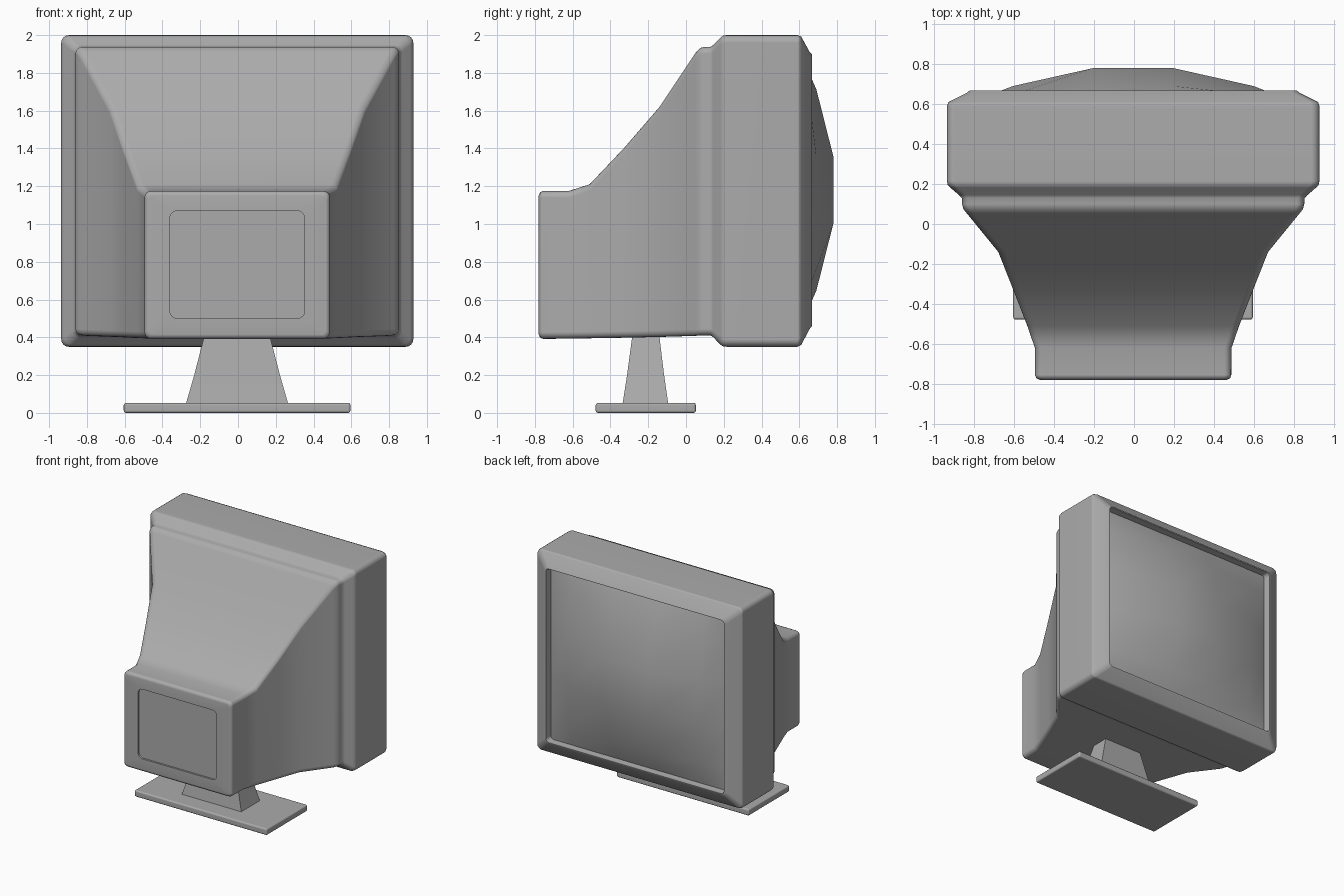
import bpy
import bmesh
from math import cos, sin, pi

old = bpy.data.objects.get("Cube")
if old:
    bpy.data.objects.remove(old)

plastic = bpy.data.materials.new("mid_grey")
plastic.use_nodes = True
GREY = (0.41, 0.41, 0.41, 1)
plastic.diffuse_color = GREY
plastic.node_tree.nodes["Principled BSDF"].inputs["Base Color"].default_value = GREY


def finish(name, bm, bevel=0):
    """Turn a bmesh into a smooth-shaded object with flat-looking large faces."""
    bmesh.ops.recalc_face_normals(bm, faces=bm.faces)
    mesh = bpy.data.meshes.new(name)
    bm.to_mesh(mesh)
    bm.free()
    mesh.materials.append(plastic)
    ob = bpy.data.objects.new(name, mesh)
    bpy.context.collection.objects.link(ob)
    bpy.ops.object.select_all(action='DESELECT')
    bpy.context.view_layer.objects.active = ob
    ob.select_set(True)
    if bevel:
        mod = ob.modifiers.new("round_edges", 'BEVEL')
        mod.width = bevel
        mod.segments = 3
        bpy.ops.object.modifier_apply(modifier=mod.name)
    bpy.ops.object.shade_smooth_by_angle(angle=pi / 3)
    mod = ob.modifiers.new("clean_normals", 'WEIGHTED_NORMAL')
    mod.keep_sharp = True
    return ob


def rounded_rect(hw, low, high, r, steps=4):
    """Corner points of a rounded rectangle, counter-clockwise."""
    pts = []
    corners = [(hw - r, high - r), (r - hw, high - r), (r - hw, low + r), (hw - r, low + r)]
    for q, (cx, cz) in enumerate(corners):
        for i in range(steps + 1):
            a = (q + i / steps) * pi / 2
            pts.append((cx + r * cos(a), cz + r * sin(a)))
    return pts


def loft(bm, rings):
    """Skin a list of point rings and cap both ends."""
    loops = [[bm.verts.new(p) for p in ring] for ring in rings]
    for a, b in zip(loops, loops[1:]):
        for i in range(len(a)):
            j = (i + 1) % len(a)
            bm.faces.new((a[i], a[j], b[j], b[i]))
    bm.faces.new(loops[0])
    bm.faces.new(loops[-1])


# Housing: depth, half width, bottom, top, corner radius
SECTIONS = [
    # recessed panel and rear box
    (-.765, .357, .50, 1.07, .04), (-.78, .357, .50, 1.07, .04),
    (-.78, .468, .415, 1.15, .025), (-.772, .485, .398, 1.168, .03),
    (-.755, .491, .392, 1.175, .035), (-.62, .492, .393, 1.175, .035),
    # flaring hood
    (-.51, .53, .395, 1.21, .035), (-.33, .60, .398, 1.40, .035),
    (-.14, .675, .402, 1.62, .035), (.05, .83, .408, 1.905, .035),
    (.075, .85, .41, 1.932, .035), (.10, .856, .41, 1.937, .035),
    (.13, .858, .41, 1.938, .035),
    # front bezel
    (.145, .872, .40, 1.948, .035), (.182, .915, .362, 1.986, .04),
    (.196, .928, .352, 1.997, .04),
    (.215, .932, .35, 2.0, .04), (.59, .932, .35, 2.0, .04),
    (.61, .925, .36, 1.992, .04), (.655, .835, .445, 1.91, .035),
    (.667, .82, .46, 1.90, .03),
    # inner lip around the tube
    (.667, .808, .468, 1.89, .03), (.60, .80, .474, 1.884, .03),
]
bm = bmesh.new()
loft(bm, [[(x - .004, y, z) for x, z in rounded_rect(hw, lo, hi, r)]
          for y, hw, lo, hi, r in SECTIONS])
finish("monitor_housing", bm)

# Bulging screen glass
STEPS = [-1, -.75, -.25, .25, .75, 1]
BULGE = [0, .47, 1, 1, .47, 0]
bm = bmesh.new()
grid = [[bm.verts.new((u * .805 - .004, .61 + .17 * f * g, 1.18 + v * .712))
         for u, f in zip(STEPS, BULGE)] for v, g in zip(STEPS, BULGE)]
for low, high in zip(grid, grid[1:]):
    for i in range(len(low) - 1):
        bm.faces.new((low[i + 1], low[i], high[i], high[i + 1]))
screen = finish("screen", bm)
if screen.data.polygons[0].normal.y < 0:
    screen.data.flip_normals()


def block(name, levels, bevel=0):
    """Stack of rectangles: height, half width, back and front depth."""
    bm = bmesh.new()
    loft(bm, [[(-w - .005, y0, z), (w - .005, y0, z), (w - .005, y1, z), (-w - .005, y1, z)]
              for z, w, y0, y1 in levels])
    return finish(name, bm, bevel)


# Stand
block("stand_neck", [(.04, .273, -.337, -.093), (.20, .227, -.312, -.116),
                     (.44, .165, -.28, -.145)])
block("stand_base", [(0, .60, -.478, .052), (.053, .60, -.478, .052)], .012)
